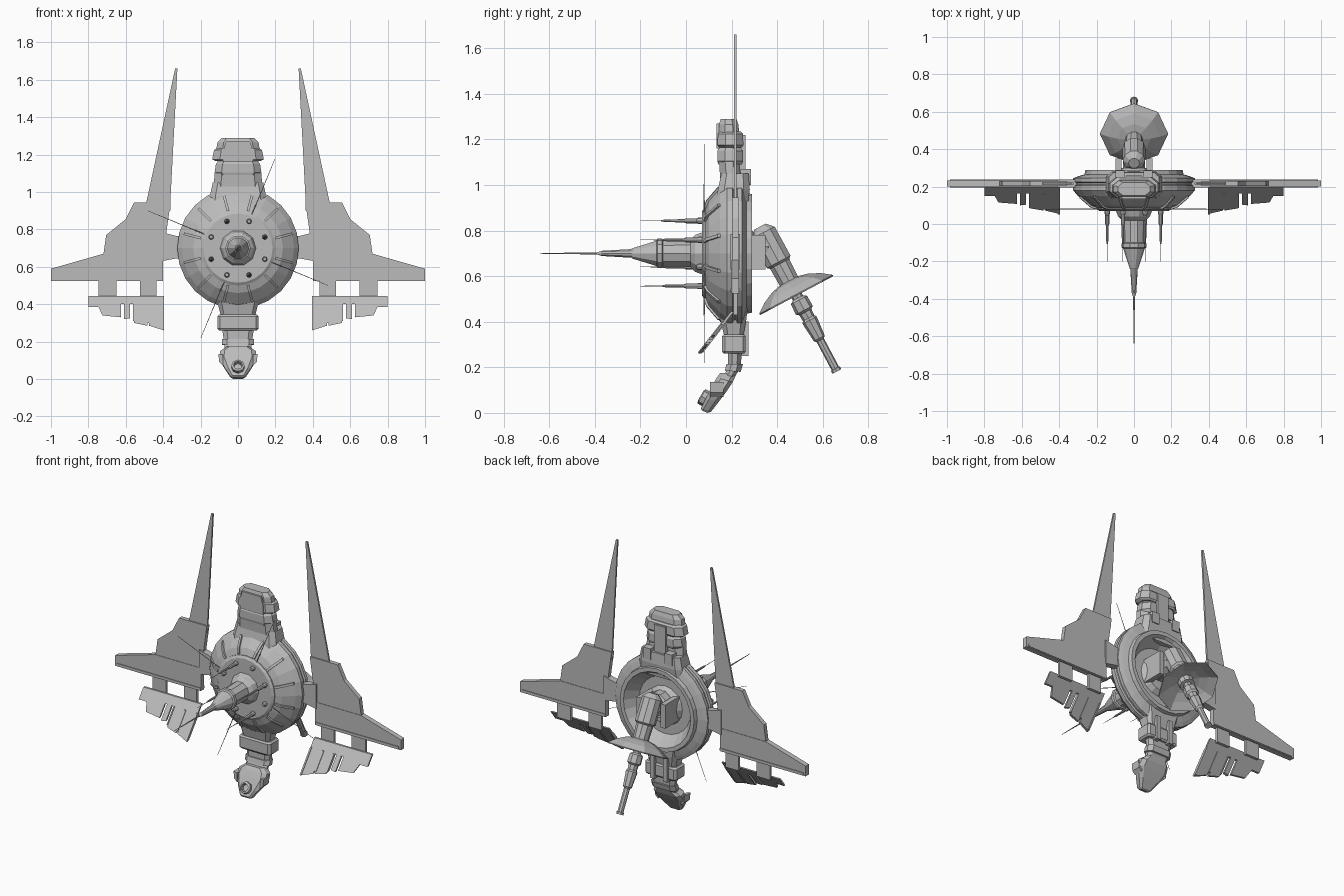
import bpy, bmesh, math
from mathutils import Matrix, Vector

grey = bpy.data.materials.new("hull_grey")
grey.diffuse_color = (0.5, 0.5, 0.5, 1)
HUB = Vector((0, 0, 0.70))


def finish(name, bm):
    bmesh.ops.remove_doubles(bm, verts=bm.verts, dist=1e-5)
    bmesh.ops.recalc_face_normals(bm, faces=bm.faces)
    me = bpy.data.meshes.new(name)
    bm.to_mesh(me)
    bm.free()
    me.materials.append(grey)
    ob = bpy.data.objects.new(name, me)
    bpy.context.collection.objects.link(ob)
    return ob


def skin(name, rings):
    """Join equal-length rings of points and cap both ends."""
    bm = bmesh.new()
    vs = [[bm.verts.new(p) for p in r] for r in rings]
    n = len(vs[0])
    for a, b in zip(vs, vs[1:]):
        for i in range(n):
            bm.faces.new((a[i], a[(i + 1) % n], b[(i + 1) % n], b[i]))
    bm.faces.new(vs[0])
    bm.faces.new(vs[-1])
    return finish(name, bm)


def lathe(name, prof, origin, d, segs):
    """Revolve (radius, distance) points around direction d."""
    d = Vector(d).normalized()
    u = Vector((1, 0, 0)) if abs(d.x) < 1e-4 else d.orthogonal().normalized()
    v = d.cross(u)
    rings = []
    for r, t in prof:
        r = max(r, 0.0005)
        rings.append([Vector(origin) + d * t + u * r * math.cos(a) + v * r * math.sin(a)
                      for a in (2 * math.pi * i / segs for i in range(segs))])
    return skin(name, rings)


def prism(name, pts, y0, y1, shear=None):
    """Extrude an x-z outline from y0 to y1; shear leans it forward below a height."""
    def off(z):
        return (z - shear) * 0.78 if shear else 0
    return skin(name, [[(x, y + off(z), z) for x, z in pts] for y in (y0, y1)])


def pair(name, pts, y0, y1, shear=None):
    for side, s in (("right", 1), ("left", -1)):
        prism(f"{name}_{side}", [(s * x, z) for x, z in pts], y0, y1, shear)


def rect(x0, x1, z0, z1):
    return [(x0, z0), (x1, z0), (x1, z1), (x0, z1)]


def loft(name, secs, c=0.3):
    """Sections: front (y, z), back (y, z), half width; corners are chamfered."""
    rings = []
    for yf, zf, yb, zb, w in secs:
        f, b = Vector((0, yf, zf)), Vector((0, yb, zb))
        ring = []
        for x, t in ((1 - c, 0), (1, c), (1, 1 - c), (1 - c, 1)):
            ring.append(f.lerp(b, t) + Vector((x * w, 0, 0)))
        ring += [Vector((-p.x, p.y, p.z)) for p in reversed(ring)]
        rings.append(ring)
    return skin(name, rings)


# Central disc hub with recessed back
lathe("hub", [(0, .085), (.2, .085), (.24, .1), (.3, .15), (.325, .18), (.325, .205),
              (.315, .21), (.315, .22), (.325, .225), (.325, .245), (.3, .255), (.265, .265),
              (.26, .29), (.235, .29), (.18, .21), (0, .21)], HUB, (0, 1, 0), 24)
lathe("front_plate", [(0, .07), (.185, .07), (.2, .08), (.2, .09), (0, .09)], HUB, (0, 1, 0), 24)
lathe("back_socket", [(0, .24), (.1, .24), (.13, .2), (0, .2)], HUB, (0, 1, 0), 16)

# Radial ribs on the front cone
for k in range(12):
    a = math.radians(15 + 30 * k)
    rad, tan = Vector((math.cos(a), 0, math.sin(a))), Vector((-math.sin(a), 0, math.cos(a)))
    prof = [(.205, .077), (.24, .089), (.3, .139), (.3, .16), (.205, .1)]
    skin(f"hub_rib_{k}", [[HUB + rad * r + Vector((0, y, 0)) + tan * w for r, y in prof]
                          for w in (-.007, .007)])

# Front lance
lathe("lance", [(.1, .08), (.085, .04), (.062, .02), (.06, -.1), (.068, -.105), (.068, -.125),
                (.058, -.13), (.024, -.235), (.02, -.24), (.012, -.37), (.005, -.39),
                (.0015, -.64)], HUB, (0, -1 * -1, 0), 10)

# Knobs with alternating forward spikes and radial whip aerials
for k in range(8):
    a = math.radians(22.5 + 45 * k)
    rad = Vector((math.cos(a), 0, math.sin(a)))
    p = HUB + rad * .155
    lathe(f"knob_{k}", [(.014, .09), (.014, .055), (.009, .045)], p, (0, 1, 0), 8)
    if k % 2 == 0:
        lathe(f"spike_{k}", [(.011, .06), (.011, .0), (.007, -.01), (.006, -.09), (.002, -.11),
                             (.001, -.2)], p, (0, 1, 0), 8)
    else:
        lathe(f"aerial_{k}", [(.003, 0), (.0012, .365)], p + Vector((0, .08, 0)), rad, 5)

# Wings: upper plate, lower plate, blade, strut
pair("wing_upper", [(.36, .945), (.555, .945), (.6, .855), (.705, .77), (.72, .665), (.4, .665)],
     .203, .23)
pair("wing_lower", [(.4, .67), (.72, .67), (1, .59), (1, .525), (.4, .525)], .2, .233)
pair("wing_trim", [(.4, .545), (.985, .545), (.985, .53), (.4, .53)], .196, .237)
pair("wing_blade", [(.36, .9), (.49, .9), (.49, .945), (.336, 1.66), (.324, 1.66), (.362, .945)],
     .211, .222)
pair("wing_strut", [(.28, .76), (.33, .765), (.41, .785), (.41, .63), (.33, .645), (.28, .64)],
     .195, .238)

# Slanted flaps hung under the wings
for i, (x0, x1) in enumerate(((.435, .525), (.65, .745))):
    pair(f"flap_link_{i}", rect(x0, x1, .43, .53), .208, .225)
flaps = [rect(.395, .8, .4, .445),
         [(.395, .41), (.395, .26), (.475, .285), (.475, .41)],
         [(.485, .41), (.485, .285), (.555, .3), (.555, .41)],
         [(.577, .41), (.577, .325), (.61, .32), (.61, .41)],
         [(.625, .41), (.625, .33), (.725, .34), (.745, .385), (.8, .385), (.8, .41)]]
for i, f in enumerate(flaps):
    pair(f"flap_{i}", f, .193, .207, .44)
for i, (x0, x1, z0) in enumerate(((.395, .405, .265), (.475, .49, .3), (.555, .562, .31))):
    pair(f"flap_edge_{i}", rect(x0, x1, z0, .4), .188, .212, .44)


def level(*rows):
    return [(y0, z, y1, z, w) for z, w, y0, y1 in rows]


# Upper tower
loft("tower_base", level((.9, .16, .13, .27), (.98, .15, .14, .28), (1.05, .135, .155, .275)), .2)
loft("tower_neck", level((1.03, .13, .15, .24), (1.1, .125, .145, .235), (1.18, .105, .15, .23)))
loft("tower_band_low", level((1.09, .112, .142, .245), (1.105, .125, .138, .25),
                             (1.15, .118, .138, .25), (1.165, .105, .145, .24)))
loft("tower_band_mid", level((1.165, .12, .145, .245), (1.175, .138, .138, .252),
                             (1.225, .128, .14, .25), (1.235, .11, .145, .24)))
loft("tower_cap", level((1.22, .118, .145, .235), (1.265, .11, .145, .23), (1.29, .085, .152, .222)))
prism("tower_front_panel", [(-.08, 1.16), (.08, 1.16), (.08, 1.22), (.065, 1.27), (-.065, 1.27),
                            (-.08, 1.22)], .134, .15)
prism("tower_back_panel", rect(-.04, .04, 1.05, 1.22), .23, .262)
pair("tower_back_block", rect(.05, .1, 1.0, 1.07), .24, .285)

# Lower arm with bent head
loft("arm_shoulder", level((.46, .125, .13, .27), (.41, .11, .15, .265), (.33, .09, .17, .25)), .2)
loft("arm_block", level((.345, .1, .165, .255), (.335, .11, .158, .262), (.27, .11, .158, .262),
                        (.26, .1, .165, .255)), .12)
loft("arm_neck", [(.185, .27, .245, .27, .085), (.185, .2, .24, .2, .075),
                  (.16, .15, .215, .16, .07)])
loft("arm_collar", [(.178, .215, .25, .215, .085), (.17, .185, .24, .18, .085)])
loft("arm_head", [(.15, .175, .222, .172, .06), (.135, .155, .205, .135, .095),
                  (.115, .12, .182, .1, .1), (.085, .06, .145, .05, .07),
                  (.065, .02, .11, .005, .04), (.07, .01, .095, 0, .03)], .25)
pair("arm_head_side", [(.08, .13), (.105, .135), (.1, .09), (.08, .07)], .105, .165)
lathe("arm_nozzle", [(.036, -.02), (.036, .025), (.024, .03), (.02, .01), (0, .01)],
      (0, .09, .06), (0, -.86, .5), 8)
pair("arm_back_rail", rect(.03, .06, .25, .4), .24, .275)

# Rear boom, brackets, dish and gun
AX = Vector((0, .469, -.883))
ROOT = Vector((0, .355, .76))
pair("boom_bracket", rect(.068, .1, .63, .78), .2, .35)
prism("boom_bridge", rect(-.1, .1, .66, .75), .2, .3)
lathe("boom_root", [(.075, .2), (.075, .29), (.06, .3), (.06, .36), (.035, .385)],
      (0, 0, .73), (0, 1, 0), 10)
lathe("boom_elbow", [(.03, -.065), (.06, -.035), (.062, .11), (.05, .12), (.045, .26)],
      ROOT, AX, 10)
lathe("dish", [(.045, .205), (.09, .216), (.14, .24), (.183, .272), (.181, .278),
               (.135, .25), (.085, .228), (.04, .22)], ROOT, AX, 8)
lathe("gun", [(.025, .2), (.025, .29), (.04, .3), (.042, .35), (.03, .36), (.028, .39),
              (.035, .4), (.027, .49), (.018, .5), (.018, .64), (.022, .642), (.022, .655)],
      ROOT, AX, 8)
